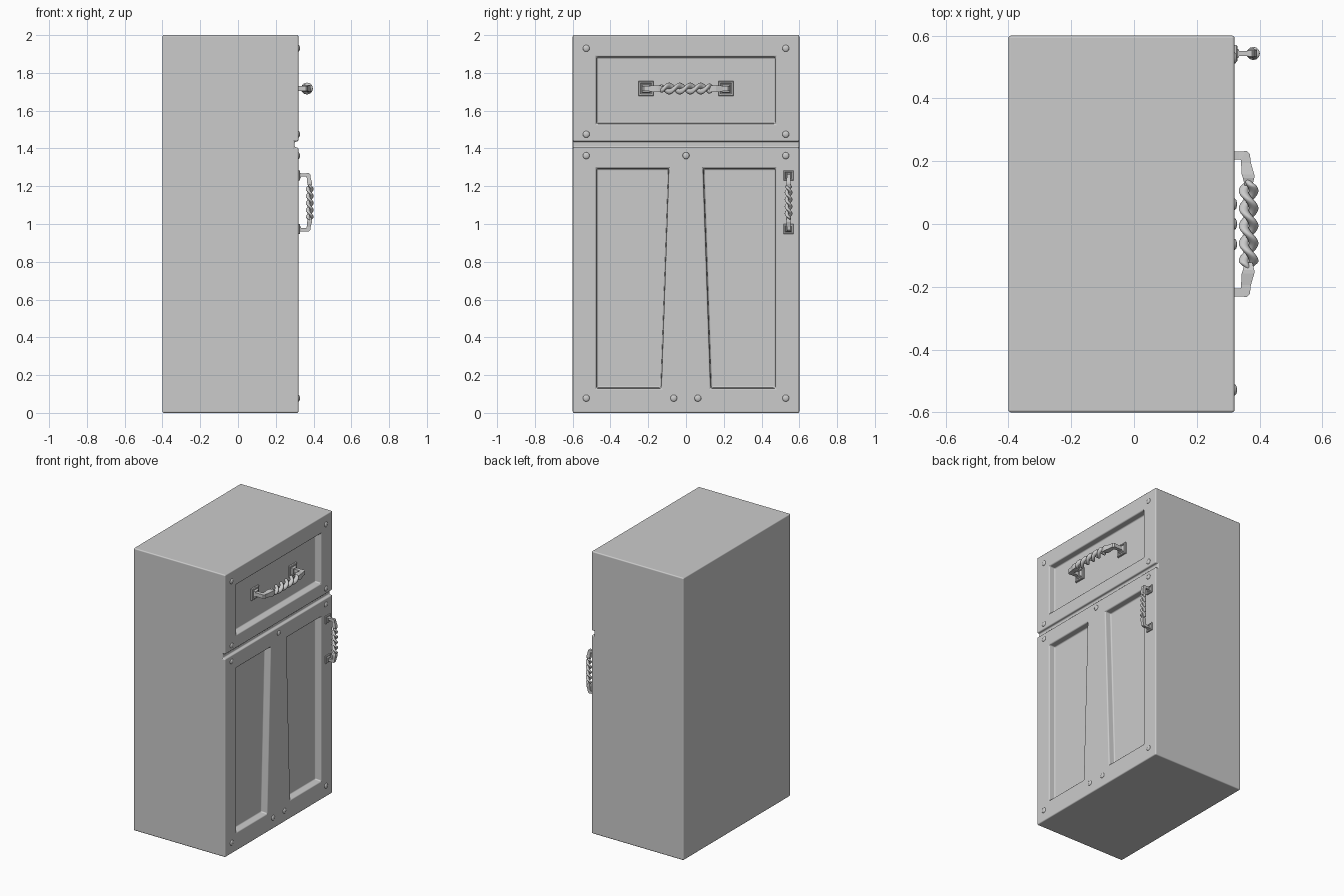
import bpy, bmesh
from math import sin, cos, pi
from mathutils import Matrix, Vector

if "Cube" in bpy.data.objects:
    bpy.data.objects.remove(bpy.data.objects["Cube"])


def finish(bm, name, matrix=None):
    bmesh.ops.recalc_face_normals(bm, faces=bm.faces)
    me = bpy.data.meshes.new(name)
    bm.to_mesh(me)
    bm.free()
    ob = bpy.data.objects.new(name, me)
    bpy.context.collection.objects.link(ob)
    if matrix:
        ob.matrix_world = matrix
    return ob


def loft(bm, rings, smooth=False):
    rows = [[bm.verts.new(p) for p in r] for r in rings]
    n = len(rows[0])
    for a, b in zip(rows, rows[1:]):
        for i in range(n):
            j = (i + 1) % n
            bm.faces.new((a[i], a[j], b[j], b[i])).smooth = smooth
    bm.faces.new(rows[0])
    bm.faces.new(rows[-1])


# Cabinet body: side profile with the gap between door and drawer, swept over columns
FRONT = 0.32
profile = [(FRONT, 0), (FRONT, .13), (FRONT, 1.295), (FRONT, 1.405), (.30, 1.405),
           (.30, 1.437), (FRONT, 1.437), (FRONT, 1.53), (FRONT, 1.885), (FRONT, 2),
           (-.4, 2), (-.4, 0)]
bm = bmesh.new()
grid = []
for col in range(6):
    line = []
    for x, z in profile:
        inner = .13 if z < 1 else .09
        y = (-.6, -.475, -inner, inner, .475, .6)[col]
        line.append(bm.verts.new((x, y, z)))
    grid.append(line)
cells = {}
n = len(profile)
for c in range(5):
    for r in range(n):
        s = (r + 1) % n
        cells[c, r] = bm.faces.new((grid[c][r], grid[c + 1][r], grid[c + 1][s], grid[c][s]))
bm.faces.new(grid[0])
bm.faces.new(grid[5])
bmesh.ops.recalc_face_normals(bm, faces=bm.faces)
# Recessed panels
for region in ([(1, 1)], [(3, 1)], [(1, 7), (2, 7), (3, 7)]):
    bmesh.ops.inset_region(bm, faces=[cells[k] for k in region], thickness=.004,
                           depth=-.045, use_even_offset=True, use_boundary=True)
for f in bm.faces:
    f.smooth = True
body = finish(bm, "cabinet_body")
bev = body.modifiers.new("soft_edges", 'BEVEL')
bev.width = .008
bev.segments = 3
bev.limit_method = 'ANGLE'
bev.harden_normals = True


# Domed bolts
bolts = [(s * .528, z) for s in (-1, 1) for z in (1.93, 1.475, 1.362, .078)]
bolts += [(0, 1.362), (-.065, .078), (.063, .078)]
for i, (y, z) in enumerate(bolts):
    bm = bmesh.new()
    bmesh.ops.create_uvsphere(bm, u_segments=16, v_segments=10, radius=.018)
    bmesh.ops.scale(bm, vec=(.45, 1, 1), verts=bm.verts)
    for f in bm.faces:
        f.smooth = True
    finish(bm, f"bolt_{i + 1}", Matrix.Translation((FRONT, y, z)))


def handle(name, matrix):
    bm = bmesh.new()
    for s in (-1, 1):
        # stepped square mounting plate
        steps = [(-.003, .04), (.010, .04), (.014, .036), (.014, .029), (.009, .026),
                 (.009, .023), (.022, .018)]
        loft(bm, [[(x, s * .212 + a * h, b * h) for a, b in ((-1, -1), (1, -1), (1, 1), (-1, 1))]
                  for x, h in steps])
        # square post bending into a flared arm: outer point, inner point, half height
        arm = [(0, .231, 0, .205, .013), (.060, .231, .060, .205, .013),
               (.084, .232, .064, .205, .014), (.094, .222, .065, .203, .014),
               (.097, .195, .066, .195, .014), (.108, .158, .068, .158, .019),
               (.108, .146, .072, .146, .019), (.102, .122, .078, .122, .012)]
        loft(bm, [[(x1, s * y1, -h), (x1, s * y1, h), (x2, s * y2, h), (x2, s * y2, -h)]
                  for x1, y1, x2, y2, h in arm])
    # two strands twisted together
    for k in range(2):
        rings = []
        for i in range(73):
            u = i / 72
            y = -.145 + .29 * u
            t = u * 2.6 * 2 * pi + k * pi
            e = min(1, .45 + min(u, 1 - u) * 7)
            cx, cz = .09 - .016 * e * sin(t), .016 * e * cos(t)
            r = .0152 * e
            rings.append([(cx + r * cos(a * pi / 6), y, cz + r * sin(a * pi / 6))
                          for a in range(12)])
        loft(bm, rings, True)
    finish(bm, name, matrix)


# Handles: drawer (horizontal, in the recess) and door (vertical, on the frame)
handle("drawer_handle", Matrix.Translation((FRONT - .045, 0, 1.717)))
handle("door_handle", Matrix.Translation((FRONT, .543, 1.115))
       @ Matrix.Rotation(pi / 2, 4, 'X') @ Matrix.Scale(.665, 4))
